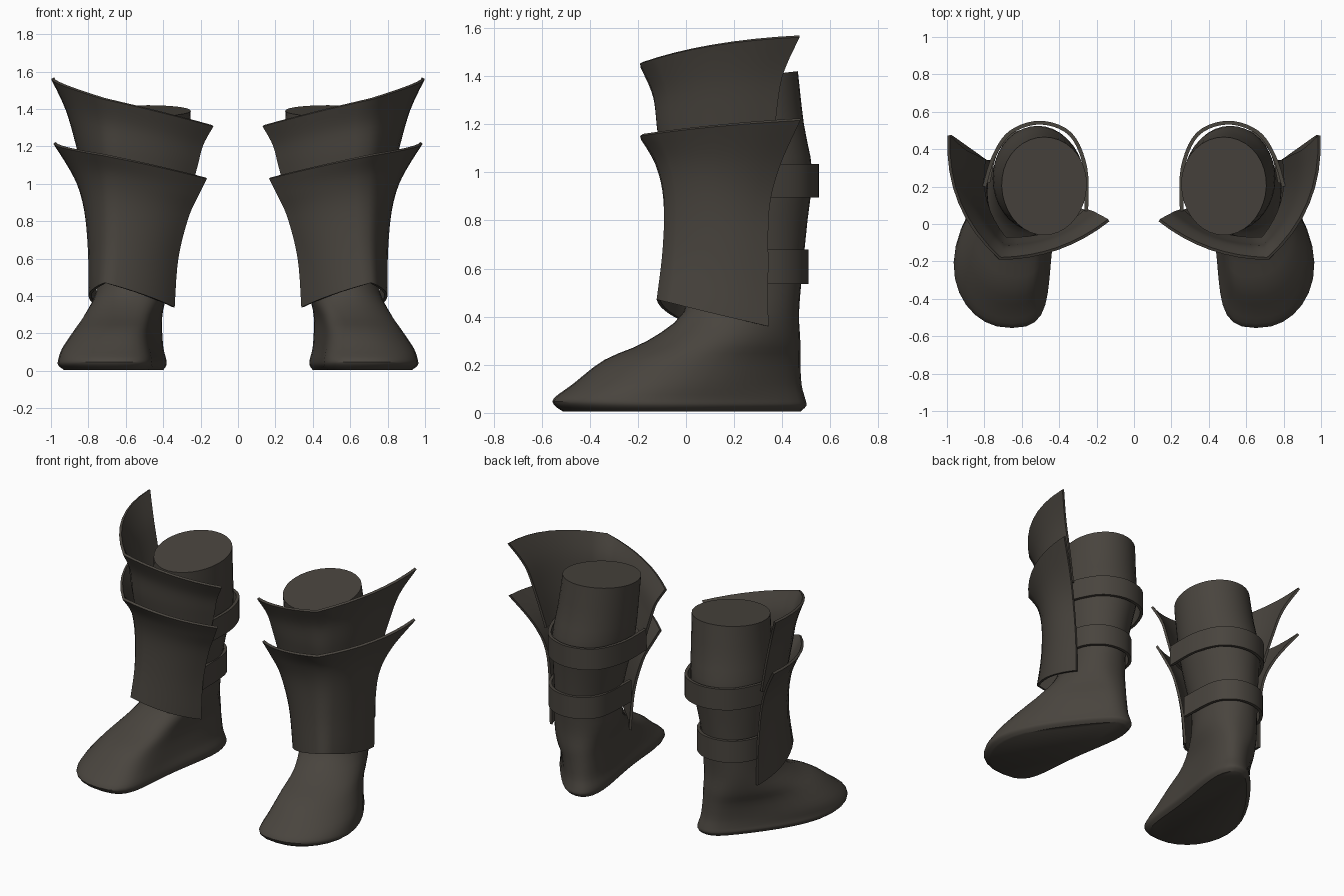
import bpy, bmesh, math
from mathutils import Vector

if "Cube" in bpy.data.objects:
    bpy.data.objects.remove(bpy.data.objects["Cube"])

leather = bpy.data.materials.new("dark_brown_leather")
leather.diffuse_color = (0.066, 0.058, 0.048, 1)
leather.use_nodes = True
leather.node_tree.nodes["Principled BSDF"].inputs["Base Color"].default_value = leather.diffuse_color


def spline(pts, steps):
    """Catmull-Rom curve through tuples of any length."""
    out = []
    for i in range(len(pts) - 1):
        p0, p1, p2 = pts[max(i - 1, 0)], pts[i], pts[i + 1]
        p3 = pts[min(i + 2, len(pts) - 1)]
        for s in range(steps):
            t = s / steps
            out.append(tuple(0.5 * (2 * b + (c - a) * t + (2 * a - 5 * b + 4 * c - d) * t * t
                                    + (3 * b - a - 3 * c + d) * t ** 3)
                             for a, b, c, d in zip(p0, p1, p2, p3)))
    return out + [tuple(pts[-1])]


def loft(name, rows, closed=False, thickness=0, angle=70):
    """Skin rows of points; closed rows get caps, open ones thickness. Mirrored to a pair."""
    bm = bmesh.new()
    vs = [[bm.verts.new(p) for p in r] for r in rows]
    n = len(rows[0])
    for a, b in zip(vs, vs[1:]):
        for i in range(n if closed else n - 1):
            j = (i + 1) % n
            bm.faces.new((a[i], a[j], b[j], b[i]))
    if closed:
        bm.faces.new(vs[0])
        bm.faces.new(vs[-1])
    bmesh.ops.recalc_face_normals(bm, faces=bm.faces)
    me = bpy.data.meshes.new(name)
    bm.to_mesh(me)
    bm.free()
    me.materials.append(leather)
    ob = bpy.data.objects.new(name, me)
    bpy.context.collection.objects.link(ob)
    if thickness:
        m = ob.modifiers.new("thickness", 'SOLIDIFY')
        m.thickness, m.offset = thickness, 0
    m = ob.modifiers.new("pair", 'MIRROR')
    m.use_mirror_merge = False
    bpy.ops.object.select_all(action='DESELECT')
    ob.select_set(True)
    bpy.context.view_layer.objects.active = ob
    bpy.ops.object.convert(target='MESH')
    bpy.ops.object.shade_smooth_by_angle(angle=math.radians(angle))
    return ob


# Boot: horizontal slices (z, back y, front y, back x, ball x, back width, front width)
slices = [
    (0.005, .475, -.51, .485, .70, .16, .285), (0.03, .50, -.545, .485, .705, .18, .315),
    (0.06, .495, -.55, .485, .705, .18, .315), (0.12, .48, -.47, .495, .70, .17, .295),
    (0.22, .475, -.34, .51, .67, .175, .235), (0.30, .475, -.16, .53, .63, .185, .205),
    (0.42, .47, -.01, .55, .57, .19, .195), (0.60, .485, .01, .55, .55, .19, .19),
    (0.80, .505, -.02, .535, .535, .215, .215), (1.00, .525, -.04, .515, .515, .24, .24),
    (1.20, .49, -.05, .495, .495, .24, .23), (1.42, .465, -.06, .48, .48, .235, .22)]
rings = []
for z, by, fy, bx, fx, wb, wf in spline(slices, 3):
    ring = []
    power = 0.8 if z < 0.35 else min(1, 0.8 + (z - 0.35) * 0.6)     # squarer foot
    for k in range(36):
        a = 2 * math.pi * k / 36
        t = (1 - math.cos(a)) / 2
        bend = math.sin(2.2 * t) ** 1.3                             # foot turns outward
        s = math.sin(a)
        w = (wb + (wf - wb) * t) * math.copysign(abs(s) ** power, s)
        drop = 0.06 * t * max(0, (z - 1.2) / 0.22)                  # top rim slopes forward
        ring.append((bx + (fx - bx) * bend + w, by + (fy - by) * t, z - drop))
    rings.append(ring)
loft("boot", rings, closed=True, angle=40)


# Shin guards: rows of outer edge, front ridge and inner edge points
def guard(name, table, bulge_low, bulge_high, arch):
    rows = []
    levels = spline(table, 5)
    for n, v in enumerate(levels):
        h = n / (len(levels) - 1)
        o, r, i = Vector(v[0:3]), Vector(v[3:6]), Vector(v[6:9])
        row = []
        for a, b, bulge, lift in ((o, r, bulge_low + (bulge_high - bulge_low) * h, arch * h),
                                  (r, i, .052, 0)):
            d = b - a
            out = Vector((-d.y, d.x, 0)).normalized() * bulge + Vector((0, 0, lift))
            for k in range(8):
                t = k / 8
                row.append(a + d * t + out * 4 * t * (1 - t))
        rows.append(row + [i])
    loft(name, rows, thickness=0.016)


guard("lower_shin_guard", [
    (.765, .34, .36, .71, -.115, .47, .345, .10, .34),
    (.77, .34, .60, .695, -.09, .68, .325, .09, .60),
    (.795, .345, .85, .695, -.085, .90, .27, .075, .82),
    (.86, .39, 1.03, .70, -.12, 1.05, .215, .05, .94),
    (.98, .475, 1.22, .72, -.185, 1.155, .17, .025, 1.03)], .05, .075, .005)
guard("upper_shin_guard", [
    (.80, .345, 1.00, .69, -.075, 1.00, .255, .075, .97),
    (.85, .37, 1.20, .695, -.11, 1.17, .22, .065, 1.10),
    (.91, .40, 1.40, .70, -.13, 1.33, .19, .05, 1.21),
    (.99, .472, 1.565, .715, -.185, 1.455, .135, .02, 1.31)], .05, .085, .018)


# Straps around the calf
def strap(name, path, z0, z1):
    line = spline(path, 5)
    loft(name, [[(x, y, z) for x, y in line] for z in (z0, z1)], thickness=0.02, angle=40)


strap("upper_strap", [(.80, .20), (.75, .36), (.66, .49), (.50, .542), (.34, .48),
                      (.26, .30), (.255, .07)], .895, 1.035)
strap("lower_strap", [(.78, .22), (.74, .38), (.66, .47), (.55, .50), (.44, .47),
                      (.36, .36), (.345, .10)], .535, .68)
